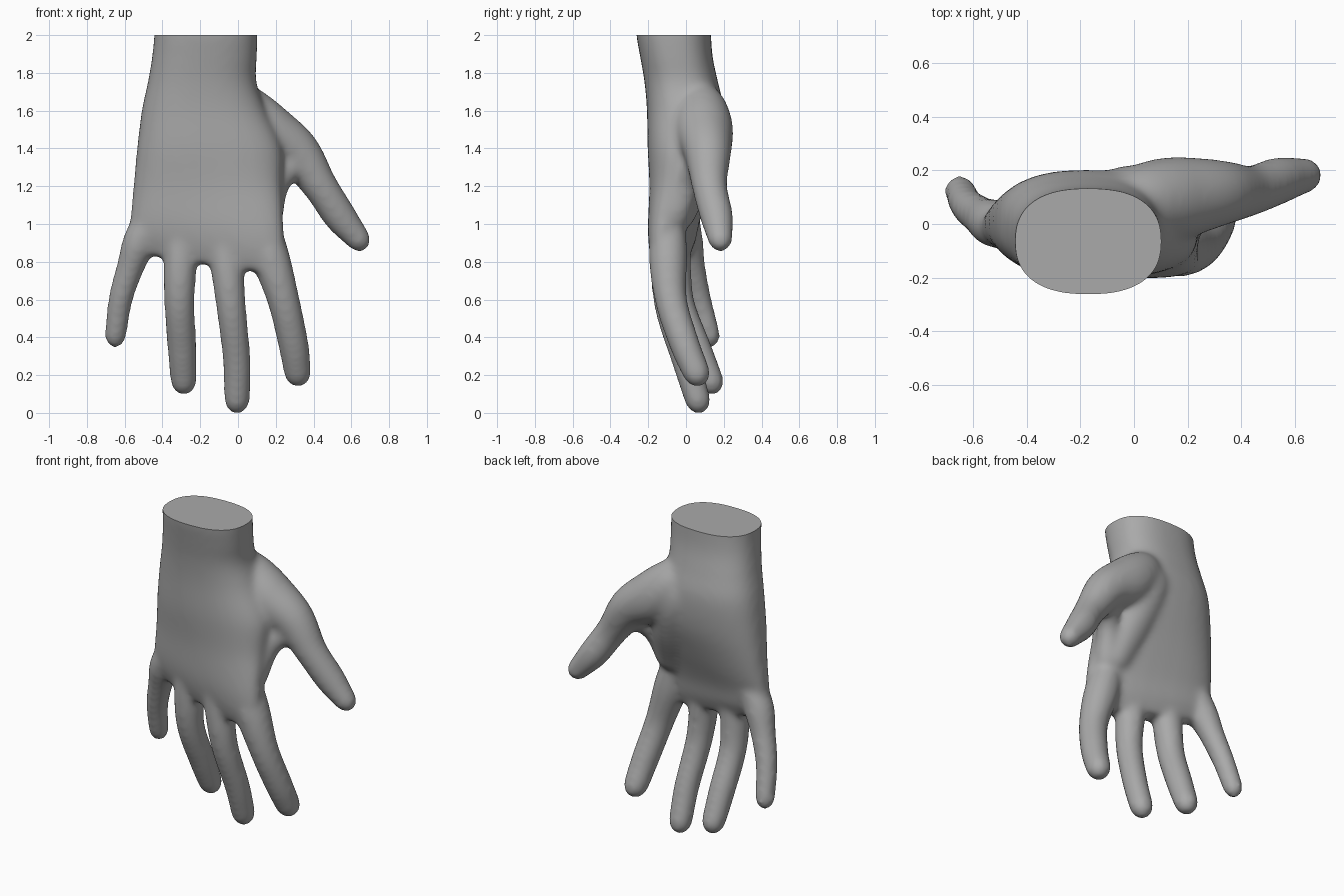
import bpy, bmesh, math
from mathutils import Vector

if "Cube" in bpy.data.objects:
    bpy.data.objects.remove(bpy.data.objects["Cube"])

skin = bpy.data.materials.new("clay grey")
skin.diffuse_color = (0.40, 0.40, 0.40, 1)
skin.use_nodes = True
skin.node_tree.nodes["Principled BSDF"].inputs["Base Color"].default_value = skin.diffuse_color
bm = bmesh.new()
N = 32
SWELL = 0.004  # makes up for shrinking when softened


def loft(rings):
    """Closed skin through a list of point rings."""
    vs = [[bm.verts.new(p) for p in ring] for ring in rings]
    for a, b in zip(vs, vs[1:]):
        for i in range(N):
            j = (i + 1) % N
            bm.faces.new((a[i], a[j], b[j], b[i]))
    bm.faces.new(vs[0][::-1])
    bm.faces.new(vs[-1])


def spline(keys, steps=6):
    """Catmull-Rom interpolation of equal-length tuples."""
    k = [Vector(t) for t in keys]
    k = [2 * k[0] - k[1]] + k + [2 * k[-1] - k[-2]]
    out = []
    for i in range(1, len(k) - 2):
        for s in range(steps):
            t = s / steps
            a, b, c, d = k[i - 1:i + 3]
            out.append(0.5 * (2 * b + (c - a) * t + (2 * a - 5 * b + 4 * c - d) * t * t
                              + (3 * b - a - 3 * c + d) * t ** 3))
    return out + [k[-2]]


def digit(keys):
    """Tapered round tube (x, y, z, radius) with a domed tip."""
    pts = spline(keys)
    cen = [(Vector(p[:3]), p[3] + SWELL) for p in pts]
    tip, r = cen[-1]
    ahead = (tip - cen[-2][0]).normalized()
    for a in (20, 40, 60, 75, 86):
        t = math.radians(a)
        cen.append((tip + ahead * (r + 0.014) * math.sin(t), r * math.cos(t)))
    rings = []
    for i, (c, rad) in enumerate(cen):
        tan = (cen[min(i + 1, len(cen) - 1)][0] - cen[max(i - 1, 0)][0]).normalized()
        u = tan.cross(Vector((0, 1, 0))).normalized()
        v = tan.cross(u)
        rings.append([c + rad * (u * math.cos(2 * math.pi * k / N) + v * math.sin(2 * math.pi * k / N))
                      for k in range(N)])
    loft(rings)


# Wrist and palm: (z, centre x, half width), (centre y, half depth, slant)
palm = [((2.12, -.17, .27), (-.07, .20, 0)),
        ((2.00, -.17, .274), (-.065, .198, 0)),
        ((1.88, -.178, .278), (-.05, .192, 0)),
        ((1.75, -.19, .288), (-.025, .195, 0)),
        ((1.60, -.18, .33), (-.003, .204, 0)),
        ((1.40, -.15, .385), (-.008, .195, -.02)),
        ((1.20, -.16, .394), (-.03, .158, -.08)),
        ((1.00, -.165, .407), (-.065, .118, -.14)),
        ((0.88, -.165, .405), (-.07, .095, -.16)),
        ((0.785, -.15, .34), (-.075, .06, -.16))]
half, even = spline([p[0] for p in palm], 4), spline([p[1] for p in palm], 4)
rings = []
for (z, cx, hx), (cy, hy, slant) in zip(half, even):
    ring = []
    lean = -.15 * min(1, max(0, (1.1 - z) / .25))  # knuckle line slopes
    for k in range(N):
        c, s = math.cos(2 * math.pi * k / N), math.sin(2 * math.pi * k / N)
        x = hx * math.copysign(abs(c) ** .82, c)
        ring.append((cx + x, cy + slant * x + hy * math.copysign(abs(s) ** .82, s), z + lean * x))
    rings.append(ring)
loft(rings)

# Index, middle, ring and little fingers
digit([(.10, -.085, 1.10, .07), (.165, -.095, .85, .098), (.24, -.08, .60, .082),
       (.292, -.01, .37, .077), (.315, .052, .22, .070)])
digit([(-.10, -.085, 1.10, .07), (-.062, -.10, .80, .083), (-.035, -.085, .55, .075),
       (-.006, .0, .27, .070), (-.005, .060, .076, .066)])
digit([(-.29, -.06, 1.10, .07), (-.305, -.06, .80, .083), (-.31, -.035, .58, .077),
       (-.297, .055, .35, .074), (-.288, .128, .175, .067)])
digit([(-.43, -.015, 1.10, .07), (-.515, .0, .92, .086), (-.57, .03, .77, .070),
       (-.622, .07, .60, .061), (-.648, .122, .415, .055)])
# Thumb, the muscle at its root, and the web towards the index finger
digit([(-.06, .03, 1.70, .10), (.03, .075, 1.60, .14), (.15, .095, 1.49, .152), (.31, .115, 1.38, .122),
       (.435, .125, 1.20, .090), (.54, .162, 1.04, .084), (.630, .180, .928, .064)])
digit([(-.12, .04, 1.72, .09), (-.02, .075, 1.53, .14), (.05, .03, 1.32, .14), (.11, -.04, 1.08, .10)])
digit([(.10, .04, 1.50, .11), (.28, .09, 1.36, .085), (.205, .015, 1.21, .065), (.15, -.06, 1.05, .085)])
bmesh.ops.recalc_face_normals(bm, faces=bm.faces[:])
mesh = bpy.data.meshes.new("hand_parts")
bm.to_mesh(mesh)
bm.free()
draft = bpy.data.objects.new("hand_parts", mesh)
bpy.context.collection.objects.link(draft)

# Fuse everything into one soft skin
fuse = draft.modifiers.new("fuse", 'REMESH')
fuse.mode = 'VOXEL'
fuse.voxel_size = 0.015
soft = draft.modifiers.new("soften", 'SMOOTH')
soft.factor, soft.iterations = 0.5, 22
fused = bpy.data.meshes.new_from_object(draft.evaluated_get(bpy.context.evaluated_depsgraph_get()))
bpy.data.objects.remove(draft)

# Cut the wrist flat and close it
bm = bmesh.new()
bm.from_mesh(fused)
cut = bmesh.ops.bisect_plane(bm, geom=bm.verts[:] + bm.edges[:] + bm.faces[:],
                             plane_co=(0, 0, 2), plane_no=(0, 0, 1), clear_outer=True)
rim = [e for e in cut["geom_cut"] if isinstance(e, bmesh.types.BMEdge)]
bmesh.ops.contextual_create(bm, geom=rim)
bmesh.ops.recalc_face_normals(bm, faces=bm.faces[:])
bm.to_mesh(fused)
bm.free()
fused.materials.clear()
fused.materials.append(skin)
hand = bpy.data.objects.new("hand", fused)
bpy.context.collection.objects.link(hand)
bpy.context.view_layer.objects.active = hand
hand.select_set(True)
bpy.ops.object.shade_smooth_by_angle(angle=math.radians(50))
